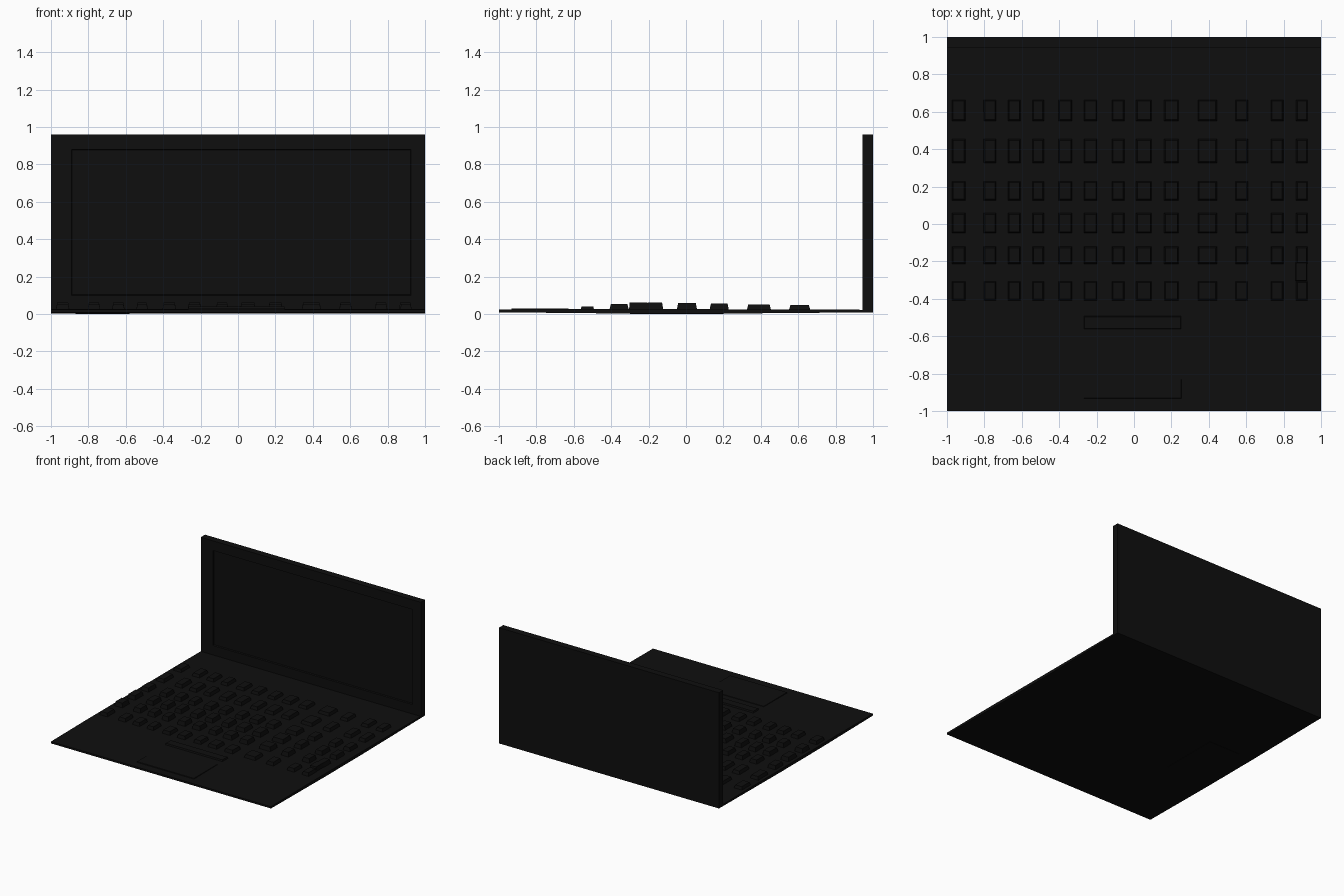
import bpy, bmesh

if "Cube" in bpy.data.objects:
    bpy.data.objects.remove(bpy.data.objects["Cube"])


def material(name, v):
    m = bpy.data.materials.new(name)
    m.diffuse_color = (v, v, v, 1)
    m.use_nodes = True
    m.node_tree.nodes["Principled BSDF"].inputs["Base Color"].default_value = m.diffuse_color
    return m


BLACK = material("matte_black", 0.0045)


def finish(name, bm):
    bmesh.ops.recalc_face_normals(bm, faces=bm.faces)
    me = bpy.data.meshes.new(name)
    bm.to_mesh(me)
    bm.free()
    me.materials.append(BLACK)
    ob = bpy.data.objects.new(name, me)
    bpy.context.collection.objects.link(ob)
    return ob


def add_block(bm, x0, x1, y0, y1, z0, z1, taper=0.0):
    """Box whose top is narrowed by taper on every side."""
    low = [bm.verts.new(p) for p in
           ((x0, y0, z0), (x1, y0, z0), (x1, y1, z0), (x0, y1, z0))]
    t = taper
    top = [bm.verts.new(p) for p in
           ((x0 + t, y0 + t, z1), (x1 - t, y0 + t, z1),
            (x1 - t, y1 - t, z1), (x0 + t, y1 - t, z1))]
    bm.faces.new(low[::-1])
    bm.faces.new(top)
    for i in range(4):
        j = (i + 1) % 4
        bm.faces.new((low[i], low[j], top[j], top[i]))


# Base: thin side profile, faintly bulged, swept across the width
profile = [(-1, 0.009), (-0.3, 0.002), (0.2, 0.002), (1, 0.009),
           (1, 0.022), (0.73, 0.024), (-0.55, 0.027), (-1, 0.024)]
bm = bmesh.new()
left = [bm.verts.new((-1, y, z)) for y, z in profile]
face = bm.faces.new(left)
swept = bmesh.ops.extrude_face_region(bm, geom=[face])["geom"]
bmesh.ops.translate(bm, vec=(2, 0, 0),
                    verts=[v for v in swept if isinstance(v, bmesh.types.BMVert)])
if not face.is_valid or len(face.link_loops if hasattr(face, "link_loops") else []) == 0:
    ends = [f for f in bm.faces if all(abs(v.co.x + 1) < 1e-5 for v in f.verts)]
    if not ends:
        bm.faces.new(left)
finish("base", bm)

# Low foot plate under the base
bm = bmesh.new()
add_block(bm, -0.87, -0.58, -0.3, 0.2, 0.0, 0.004)
finish("foot_plate", bm)

# Lid: upright panel with the display set into its front
bm = bmesh.new()
add_block(bm, -1, 1, 0.945, 1, 0.01, 0.96)
bm.normal_update()
bmesh.ops.recalc_face_normals(bm, faces=bm.faces)
front = [f for f in bm.faces if f.normal.y < -0.9]
bmesh.ops.inset_region(bm, faces=front, thickness=0.085)
for v in front[0].verts:
    v.co.x = -0.89 if v.co.x < 0 else 0.925
    v.co.z = 0.10 if v.co.z < 0.5 else 0.88
bmesh.ops.inset_region(bm, faces=front, thickness=0.004, depth=-0.012)
finish("lid", bm)

# Keyboard: rows of tapered keys (y start, y end, top height)
rows = [(0.55, 0.665, 0.048), (0.325, 0.455, 0.051), (0.125, 0.23, 0.055),
        (-0.05, 0.06, 0.058), (-0.215, -0.12, 0.060), (-0.41, -0.305, 0.053)]
columns = [(-0.975, -0.9), (-0.805, -0.735), (-0.675, -0.605), (-0.545, -0.48),
           (-0.405, -0.33), (-0.27, -0.195), (-0.12, -0.05), (0.01, 0.095),
           (0.16, 0.24), (0.34, 0.445), (0.54, 0.61), (0.73, 0.80), (0.865, 0.93)]
bm = bmesh.new()
for y0, y1, top in rows:
    for x0, x1 in columns:
        add_block(bm, x0, x1, y0, y1, 0.018, top, 0.008)
finish("keys", bm)

# Extra key on the right, between the two front rows
bm = bmesh.new()
add_block(bm, 0.862, 0.925, -0.305, -0.205, 0.018, 0.062, 0.004)
finish("side_key", bm)

# Pointer button bar and touchpad
bm = bmesh.new()
add_block(bm, -0.27, 0.255, -0.565, -0.49, 0.018, 0.039, 0.006)
finish("button_bar", bm)
bm = bmesh.new()
add_block(bm, -0.27, 0.255, -0.935, -0.625, 0.018, 0.030, 0.004)
finish("touchpad", bm)
